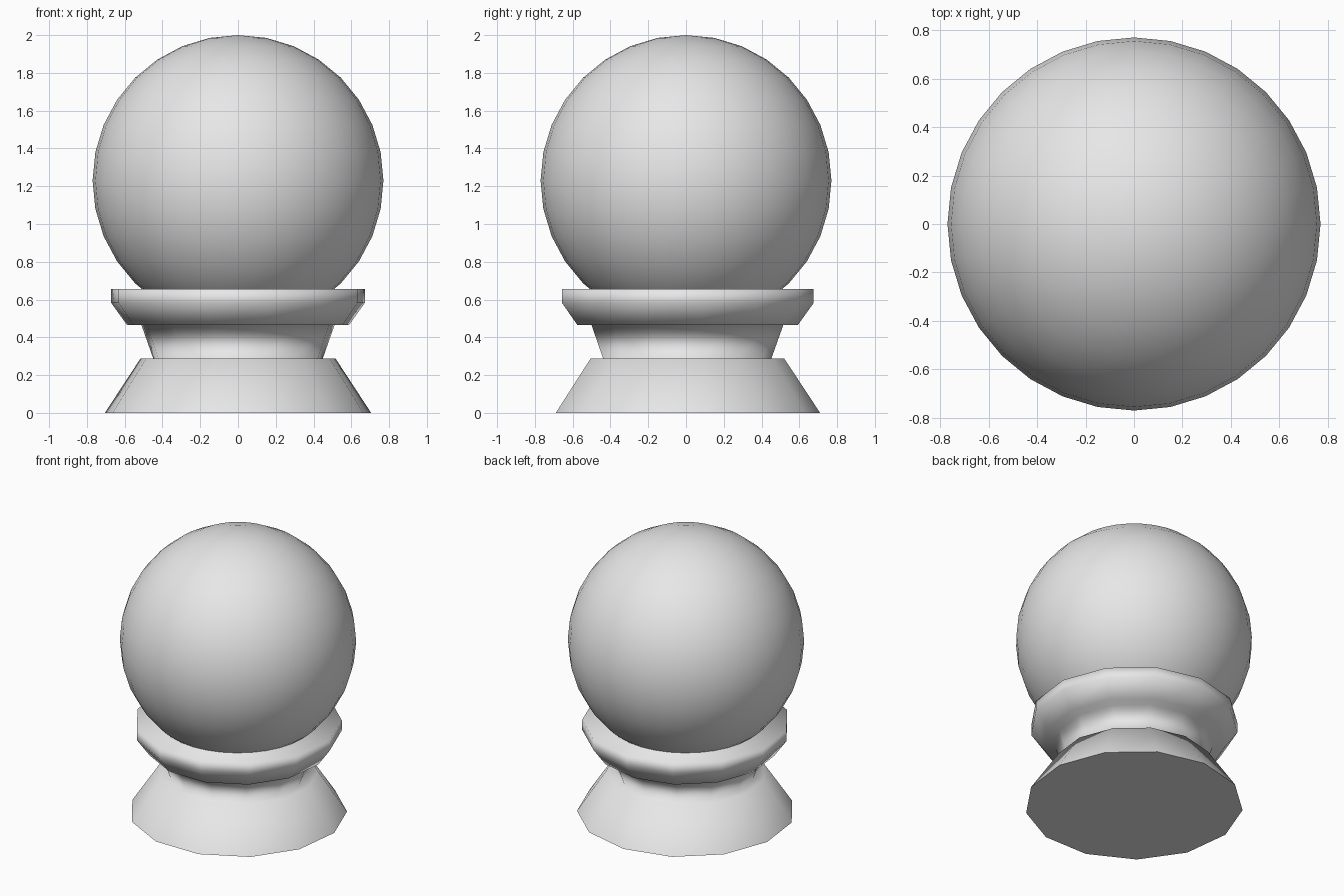
import bpy, bmesh, math
from mathutils import Matrix, Vector

cube = bpy.data.objects.get("Cube")
if cube:
    bpy.data.objects.remove(cube, do_unlink=True)

# One pale grey for the whole piece
grey = bpy.data.materials.new("pale_grey")
grey.use_nodes = True
grey.diffuse_color = (0.8, 0.8, 0.8, 1)
grey.node_tree.nodes["Principled BSDF"].inputs["Base Color"].default_value = (0.8, 0.8, 0.8, 1)


def finish(name, bm, sharp_angle):
    """Turn a bmesh into a smooth-shaded object."""
    mesh = bpy.data.meshes.new(name)
    bmesh.ops.recalc_face_normals(bm, faces=bm.faces)
    bm.to_mesh(mesh)
    bm.free()
    mesh.materials.append(grey)
    obj = bpy.data.objects.new(name, mesh)
    bpy.context.collection.objects.link(obj)
    bpy.ops.object.select_all(action="DESELECT")
    obj.select_set(True)
    bpy.context.view_layer.objects.active = obj
    bpy.ops.object.shade_smooth_by_angle(angle=math.radians(sharp_angle))


def lathe(bm, profile, sides):
    """Stack rings of (radius, height), one corner facing the back, capped at both ends."""
    rings = []
    for radius, height in profile:
        spin = [math.pi / 2 + math.tau * i / sides for i in range(sides)]
        rings.append([bm.verts.new((radius * math.cos(a), radius * math.sin(a), height)) for a in spin])
    for low, high in zip(rings, rings[1:]):
        for i in range(sides):
            j = (i + 1) % sides
            bm.faces.new((low[i], low[j], high[j], high[i]))
    bm.faces.new(rings[0][::-1])
    bm.faces.new(rings[-1])


# Stand: flared foot, narrow neck and chamfered collar
stand = bmesh.new()
lathe(stand, [(0.71, 0), (0.52, 0.288), (0.452, 0.288), (0.515, 0.465),
              (0.592, 0.465), (0.676, 0.582), (0.676, 0.655)], 13)
finish("stand", stand, 115)

# Ball resting in the collar
ball = bmesh.new()
bmesh.ops.create_uvsphere(ball, u_segments=32, v_segments=16, radius=0.77,
                          matrix=Matrix.Translation(Vector((0, 0, 1.23))))
finish("ball", ball, 60)
